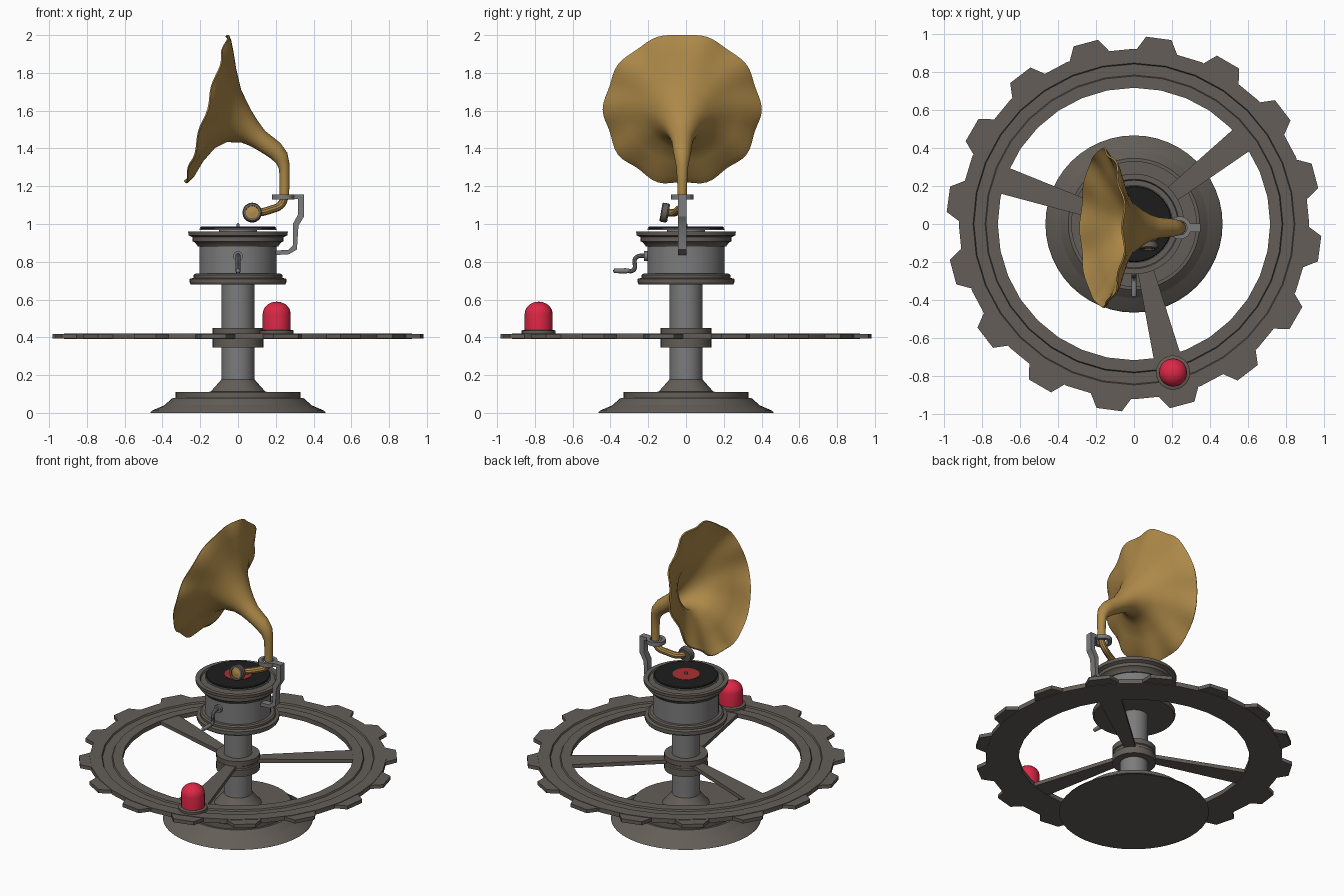
import bpy, bmesh
from math import sin, cos, pi, radians
from mathutils import Matrix, Vector

if "Cube" in bpy.data.objects:
    bpy.data.objects.remove(bpy.data.objects["Cube"])


def material(name, rgb):
    m = bpy.data.materials.new(name)
    m.diffuse_color = (*rgb, 1)
    m.use_nodes = True
    m.node_tree.nodes["Principled BSDF"].inputs["Base Color"].default_value = m.diffuse_color
    return m


IRON = material("dark_iron", (0.125, 0.11, 0.095))
STEEL = material("steel", (0.2, 0.2, 0.205))
BRASS = material("brass", (0.42, 0.25, 0.065))
RED = material("red", (0.72, 0.02, 0.06))
LABEL = material("label_red", (0.4, 0.03, 0.03))
BLACK = material("black", (0.012, 0.012, 0.012))


def finish(bm, name, mat, matrix=Matrix()):
    bmesh.ops.remove_doubles(bm, verts=bm.verts, dist=1e-5)
    bmesh.ops.recalc_face_normals(bm, faces=bm.faces)
    me = bpy.data.meshes.new(name)
    bm.to_mesh(me)
    bm.free()
    me.transform(matrix)
    me.materials.append(mat)
    ob = bpy.data.objects.new(name, me)
    bpy.context.collection.objects.link(ob)
    return ob


def skin(bm, rings):
    """Bridge successive closed rings of points with quads."""
    rows = [[bm.verts.new(p) for p in ring] for ring in rings]
    n = len(rows[0])
    for a, b in zip(rows, rows[1:]):
        for i in range(n):
            j = (i + 1) % n
            bm.faces.new((a[i], a[j], b[j], b[i]))


def lathe(name, profile, mat, loc=(0, 0, 0), segs=48, rot=Matrix()):
    bm = bmesh.new()
    skin(bm, [[(r * cos(2 * pi * i / segs), r * sin(2 * pi * i / segs), z)
               for i in range(segs)] for r, z in profile])
    bmesh.ops.dissolve_degenerate(bm, dist=1e-6, edges=bm.edges)
    return finish(bm, name, mat, Matrix.Translation(loc) @ rot)


def prism(name, outline, z0, z1, mat, matrix=Matrix()):
    bm = bmesh.new()
    f = bm.faces.new([bm.verts.new((x, y, z0)) for x, y in outline])
    top = bmesh.ops.extrude_face_region(bm, geom=[f])["geom"]
    bmesh.ops.translate(bm, vec=(0, 0, z1 - z0),
                        verts=[g for g in top if isinstance(g, bmesh.types.BMVert)])
    return finish(bm, name, mat, matrix)


def tube(name, points, radius, mat):
    cu = bpy.data.curves.new(name, "CURVE")
    cu.dimensions = "3D"
    cu.bevel_depth, cu.bevel_resolution = radius, 3
    cu.use_fill_caps = True
    cu.resolution_u = 6
    sp = cu.splines.new("BEZIER")
    sp.bezier_points.add(len(points) - 1)
    for bp, p in zip(sp.bezier_points, points):
        bp.co = p
        bp.handle_left_type = bp.handle_right_type = "AUTO"
    cu.materials.append(mat)
    ob = bpy.data.objects.new(name, cu)
    bpy.context.collection.objects.link(ob)


# Foot and column
lathe("base", [(0, 0), (0.465, 0), (0.455, 0.012), (0.39, 0.04), (0.385, 0.045),
               (0.345, 0.08), (0.33, 0.08), (0.33, 0.11), (0.3, 0.11), (0.145, 0.112),
               (0.085, 0.18), (0, 0.18)], IRON)
lathe("column", [(0, 0.17), (0.087, 0.17), (0.087, 0.69), (0, 0.69)], STEEL, segs=32)

# Gear wheel: hub, grooved rim, spokes, teeth
lathe("wheel_hub", [(0, 0.345), (0.135, 0.345), (0.135, 0.39), (0.128, 0.395), (0.128, 0.412),
                    (0.135, 0.417), (0.135, 0.45), (0, 0.45)], IRON, segs=32)
lathe("wheel_rim", [(0.715, 0.39), (0.92, 0.39), (0.92, 0.42), (0.845, 0.42), (0.84, 0.41),
                    (0.782, 0.41), (0.777, 0.42), (0.715, 0.42), (0.715, 0.39)], IRON, segs=32)
for k, a in enumerate((38, 161.5, 284)):
    prism(f"spoke_{k + 1}", [(0.1, -0.033), (0.73, -0.072), (0.73, 0.072), (0.1, 0.033)],
          0.392, 0.417, IRON, Matrix.Rotation(radians(a), 4, "Z"))
for k in range(16):
    prism(f"tooth_{k + 1}", [(0.88, -0.105), (0.915, -0.105), (0.983, -0.067),
                             (0.983, 0.067), (0.915, 0.105), (0.88, 0.105)],
          0.393, 0.417, IRON, Matrix.Rotation(radians(82.4 + 22.5 * k), 4, "Z"))

# Warning lamp on the rim
LAMP = (0.205, -0.78, 0)
lathe("lamp_base", [(0, 0.4), (0.09, 0.4), (0.09, 0.435), (0.08, 0.44), (0, 0.44)],
      IRON, LAMP, 24)
lathe("lamp_dome", [(0, 0.43), (0.074, 0.43), (0.074, 0.525)] +
      [(0.074 * cos(t * pi / 10), 0.525 + 0.064 * sin(t * pi / 10)) for t in range(1, 6)],
      RED, LAMP, 20)

# Turntable case
lathe("case_bottom", [(0, 0.68), (0.25, 0.68), (0.256, 0.69), (0.256, 0.71), (0.235, 0.715),
                      (0.235, 0.73), (0.225, 0.737), (0, 0.737)], IRON)
lathe("case_drum", [(0, 0.73), (0.205, 0.73), (0.205, 0.89), (0, 0.89)], STEEL)
lathe("case_rim", [(0, 0.88), (0.212, 0.88), (0.225, 0.9), (0.24, 0.908), (0.24, 0.93),
                   (0.262, 0.94), (0.264, 0.96), (0.235, 0.96), (0.23, 0.95), (0, 0.95)], IRON)

# Record, label and spindle
lathe("platter", [(0, 0.94), (0.1, 0.94), (0.1, 0.968), (0.205, 0.968), (0.205, 0.976),
                  (0, 0.976)], STEEL)
lathe("record", [(0, 0.975), (0.198, 0.975), (0.2, 0.98), (0.196, 0.986), (0, 0.986)], BLACK)
lathe("record_label", [(0, 0.985), (0.085, 0.985), (0.085, 0.988), (0, 0.988)], LABEL)
lathe("spindle", [(0, 0.98), (0.008, 0.98), (0.008, 1.0), (0, 1.005)], STEEL, segs=12)

# Winding crank
AXIS_Y = Matrix.Rotation(pi / 2, 4, "X")     # local z points to -y
lathe("crank_boss", [(0, 0.19), (0.026, 0.19), (0.026, 0.222), (0, 0.222)],
      STEEL, (0, 0, 0.83), 16, AXIS_Y)
tube("crank_arm", [(0, -0.2, 0.83), (0, -0.25, 0.83), (0, -0.27, 0.815), (0, -0.272, 0.765),
                   (0, -0.285, 0.752), (0, -0.31, 0.752)], 0.012, STEEL)
lathe("crank_handle", [(0, 0.295), (0.01, 0.295), (0.014, 0.32), (0.012, 0.38), (0, 0.388)],
      STEEL, (0, 0, 0.752), 16, AXIS_Y)

# Horn bracket and clamp ring
Y0 = -0.02
prism("horn_bracket", [(0.19, 0.835), (0.27, 0.84), (0.312, 0.865), (0.32, 0.99), (0.35, 1.04),
                       (0.35, 1.155), (0.28, 1.155), (0.28, 1.133), (0.318, 1.133),
                       (0.318, 1.05), (0.29, 1.0), (0.29, 0.885), (0.265, 0.862),
                       (0.19, 0.86)], -0.022, 0.022, STEEL,
      Matrix.Translation((0, Y0, 0)) @ AXIS_Y)
lathe("clamp_ring", [(0.038, 1.13), (0.06, 1.13), (0.06, 1.156), (0.038, 1.156), (0.038, 1.13)],
      STEEL, (0.24, Y0, 0), 24)

# Tone arm and sound box
tube("tone_arm", [(0.245, Y0, 1.2), (0.245, Y0, 1.14), (0.225, Y0, 1.1), (0.17, -0.04, 1.075),
                  (0.11, -0.065, 1.06), (0.08, -0.1, 1.06)], 0.021, BRASS)
tilt = Matrix.Rotation(radians(80), 4, "X")
lathe("sound_box", [(0, -0.02), (0.045, -0.02), (0.051, -0.012), (0.051, 0.016), (0.046, 0.021),
                    (0.034, 0.021), (0.034, 0.012), (0, 0.012)], IRON,
      (0.075, -0.112, 1.06), 24, tilt)
lathe("sound_box_face", [(0, 0), (0.034, 0), (0.034, 0.014), (0.012, 0.017), (0, 0.022)], BRASS,
      (0.075, -0.112, 1.06), 24, tilt)

# Flared horn: each section spans a lower and an upper point of the side silhouette
sections = [((0.225, 1.15), (0.266, 1.15)), ((0.225, 1.22), (0.268, 1.23)),
            ((0.222, 1.29), (0.268, 1.32)), ((0.205, 1.325), (0.257, 1.375)),
            ((0.17, 1.355), (0.222, 1.425)), ((0.11, 1.393), (0.14, 1.49)),
            ((0.065, 1.418), (0.1, 1.545)), ((0.02, 1.435), (0.06, 1.61)),
            ((-0.06, 1.438), (0.012, 1.71)), ((-0.125, 1.405), (-0.013, 1.82)),
            ((-0.19, 1.33), (-0.027, 1.91)), ((-0.24, 1.25), (-0.042, 1.975)),
            ((-0.278, 1.22), (-0.055, 1.998))]
rings = []
for k, (lo, up) in enumerate(sections):
    lo, up = Vector((lo[0], Y0, lo[1])), Vector((up[0], Y0, up[1]))
    mid, half = (lo + up) / 2, (up - lo) / 2
    normal = half.cross(Vector((0, 1, 0))).normalized()
    wave = max(0, (k - 8) / 4) ** 2             # scalloped towards the rim
    ring = []
    for i in range(80):
        t = 2 * pi * i / 80
        s = 1 + 0.022 * wave * (0.6 - cos(10 * t))
        ring.append(mid + s * (half * cos(t) + Vector((0, half.length * sin(t), 0)))
                    + normal * 0.008 * wave * cos(10 * t))
    rings.append(ring)
bm = bmesh.new()
skin(bm, rings)
horn = finish(bm, "horn", BRASS)
mod = horn.modifiers.new("thickness", "SOLIDIFY")
mod.thickness, mod.offset = 0.009, 0

# Curves to meshes, then smooth shading with sharp edges kept
bpy.ops.object.select_all(action="SELECT")
bpy.context.view_layer.objects.active = horn
bpy.ops.object.convert(target="MESH")
bpy.ops.object.shade_smooth_by_angle(angle=radians(30))
